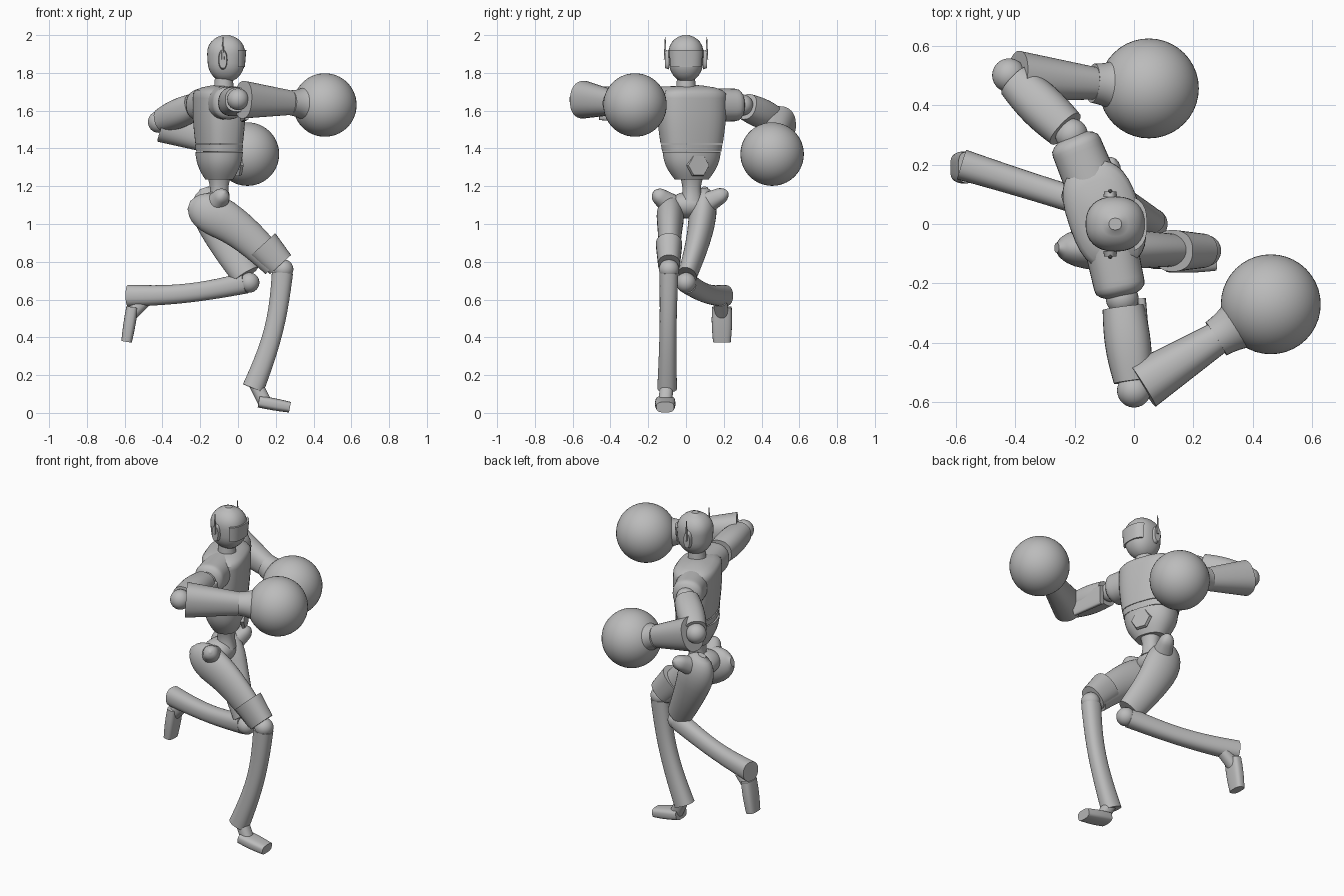
import bpy, bmesh
from math import sin, cos, pi, sqrt, copysign, radians
from mathutils import Vector

cube = bpy.data.objects.get("Cube")
if cube:
    bpy.data.objects.remove(cube, do_unlink=True)

grey = bpy.data.materials.new("plain_grey")
grey.use_nodes = True
grey.diffuse_color = (.5, .5, .5, 1)
grey.node_tree.nodes["Principled BSDF"].inputs["Base Color"].default_value = grey.diffuse_color


def point(x, y, z):
    return Vector((x, y, z))


X, Y, Z = point(1, 0, 0), point(0, 1, 0), point(0, 0, 1)
NO_BEND = point(0, 0, 0)
YAW = radians(19)
SIDE = point(-sin(YAW), cos(YAW), 0)
FORWARD = point(cos(YAW), sin(YAW), 0)


def finish(name, bm):
    bmesh.ops.recalc_face_normals(bm, faces=bm.faces)
    mesh = bpy.data.meshes.new(name)
    bm.to_mesh(mesh)
    bm.free()
    mesh.materials.append(grey)
    part = bpy.data.objects.new(name, mesh)
    bpy.context.collection.objects.link(part)
    bpy.ops.object.select_all(action='DESELECT')
    part.select_set(True)
    bpy.context.view_layer.objects.active = part
    bpy.ops.object.shade_smooth_by_angle(angle=radians(40))


def rounding(distance, dome):
    """Quarter-ellipse shrink factor near a domed end."""
    if distance >= dome:
        return 1
    return max(.2, sqrt(1 - (1 - distance / dome) ** 2))


def limb(name, start, end, first, last, flat=1, bulge=0, bend=NO_BEND, ref=Z,
         power=2.3, dome_start=0, dome_end=0, sides=32, steps=16, front_only=False):
    """Tapered tube; first and last are half widths along ref, flat scales the other axis."""
    bm = bmesh.new()
    previous = None
    for step in range(steps + 1):
        t = (1 - cos(pi * step / steps)) / 2
        centre = start.lerp(end, t) + bend * sin(pi * t)
        along = (end - start + bend * pi * cos(pi * t)).normalized()
        wide = (ref - along * ref.dot(along)).normalized()
        deep = along.cross(wide)
        size = first + (last - first) * t + bulge * sin(pi * t)
        size *= rounding(t, dome_start) * rounding(1 - t, dome_end)
        ring = []
        for side in range(sides):
            angle = 2 * pi * side / sides
            u, v = [copysign(abs(w) ** (2 / power), w) for w in (cos(angle), sin(angle))]
            ring.append(bm.verts.new(centre + (wide * u + deep * v * flat) * size))
        if previous:
            for side in range(sides):
                after = (side + 1) % sides
                bm.faces.new((previous[side], previous[after], ring[after], ring[side]))
        else:
            bm.faces.new(ring)
        previous = ring
    bm.faces.new(previous)
    if front_only:
        bmesh.ops.bisect_plane(bm, geom=bm.verts[:] + bm.edges[:] + bm.faces[:],
                               plane_co=NO_BEND, plane_no=X, clear_inner=True)
    finish(name, bm)


def ball(name, centre, radius):
    bm = bmesh.new()
    bmesh.ops.create_uvsphere(bm, u_segments=40, v_segments=26, radius=radius)
    bmesh.ops.translate(bm, verts=bm.verts, vec=centre)
    finish(name, bm)


def column(name, axis, bottom, top, first, last, **options):
    limb(name, axis + Z * bottom, axis + Z * top, first, last, **options)


# Head, visor and neck
head_axis = point(-.063, 0, 0)
neck_axis = point(-.075, 0, 0)
column("head", head_axis, 1.75, 2, .085, .098, flat=1.08, ref=Y, dome_start=.4, dome_end=.4)
column("visor", head_axis, 1.83, 1.92, .092, .099, flat=1.08, ref=Y, power=2.8, front_only=True)
column("neck", neck_axis, 1.69, 1.8, .055, .045, ref=Y, power=2)

# Ear pods with thin antennas
for label, sign in (("left", 1), ("right", -1)):
    ear = point(-.08, sign * .09, 1.87)
    outward = Y * sign * .02
    limb(label + "_ear", ear, ear + outward, .052, .045, flat=.45)
    limb(label + "_antenna", ear + outward, ear + outward + Z * .12, .008, .002, ref=X, sides=8)

# Torso, twisted towards the left
torso = point(-.1, .03, 0)
column("chest", torso, 1.425, 1.735, .165, .18, flat=.67, bulge=.01, ref=SIDE,
       power=2.7, dome_end=.15)
column("belt", torso, 1.385, 1.42, .157, .163, flat=.7, ref=SIDE, power=2.6)
column("abdomen", torso, 1.235, 1.38, .09, .155, flat=.76, bulge=.015, ref=SIDE)
column("waist", torso, 1.12, 1.25, .055, .06, bulge=-.01, ref=SIDE)
belly = torso + Z * 1.31 + FORWARD * .1
limb("belly_plate", belly, belly + FORWARD * .017, .064, .058, ref=SIDE,
     power=2, sides=6, steps=1)

# Arms with round gloves
arms = {
    "left": (point(-.21, .3, 1.63), point(-.42, .5, 1.54), point(.05, .456, 1.37)),
    "right": (point(-.04, -.25, 1.64), point(0, -.56, 1.66), point(.46, -.27, 1.63)),
}
for label, (shoulder, elbow, glove) in arms.items():
    inner = torso + Z * shoulder.z
    limb(label + "_shoulder", inner.lerp(shoulder, .3), shoulder, .09, .085, dome_end=.2)
    ball(label + "_shoulder_joint", shoulder, .055)
    limb(label + "_upper_arm", shoulder.lerp(elbow, .1), shoulder.lerp(elbow, .9),
         .07, .064, bulge=.01)
    ball(label + "_elbow", elbow, .057)
    limb(label + "_forearm", elbow.lerp(glove, .06), elbow.lerp(glove, .65),
         .1, .062, flat=.85)
    limb(label + "_glove_cuff", elbow.lerp(glove, .6), elbow.lerp(glove, .88),
         .066, .13, bulge=-.015, power=2)
    ball(label + "_glove", glove, .168)

# Loose plate under the right upper arm
limb("right_arm_plate", point(.025, -.25, 1.6), point(.045, -.46, 1.6), .06, .05,
     flat=.25, power=4)

# Pelvis with a flared hip on each side
column("pelvis", point(-.13, .01, 0), 1.03, 1.17, .1, .1, flat=.85, ref=Y,
       dome_start=.5, dome_end=.5)
for label, root, tip in (("left", .09, .22), ("right", -.08, -.17)):
    limb(label + "_hip", point(-.12, root, 1.1), point(-.07, tip, 1.17), .06, .035, dome_end=.3)

# Legs: thigh start, knee, heel, thigh bend, shin bend
legs = {
    "left": (point(-.18, .1, 1.19), point(.06, 0, .69), point(-.58, .2, .62),
             point(-.02, .02, 0), Z * -.02),
    "right": (point(-.26, -.08, 1.1), point(.24, -.09, .76), point(.08, -.1, .13),
              Z * .05, X * .03),
}
for label, (hip, knee, heel, thigh_bend, shin_bend) in legs.items():
    limb(label + "_thigh", hip, hip.lerp(knee, .92), .085, .05, flat=1.5,
         bend=thigh_bend, ref=Y, power=2, dome_start=.4)
    ball(label + "_knee", knee, .053)
    limb(label + "_shin", knee.lerp(heel, .03), heel, .05, .052, flat=1.12,
         bulge=-.006, bend=shin_bend, ref=Y)
limb("right_knee_cuff", point(.13, -.09, .89), point(.225, -.09, .785), .07, .058,
     flat=1.3, ref=Y)

# Feet, each joined to its shin by a short ankle
feet = {
    "left": (point(-.5, .18, .59), point(-.56, .19, .56), point(-.59, .19, .376)),
    "right": (point(.09, -.1, .16), point(.11, -.11, .06), point(.275, -.11, .03)),
}
for label, (ankle, instep, toe) in feet.items():
    limb(label + "_ankle", ankle, instep.lerp(toe, .2), .036, .036, ref=Y)
    limb(label + "_foot", instep, toe, .052, .047, flat=.6, bulge=.004, ref=Y, power=3)
